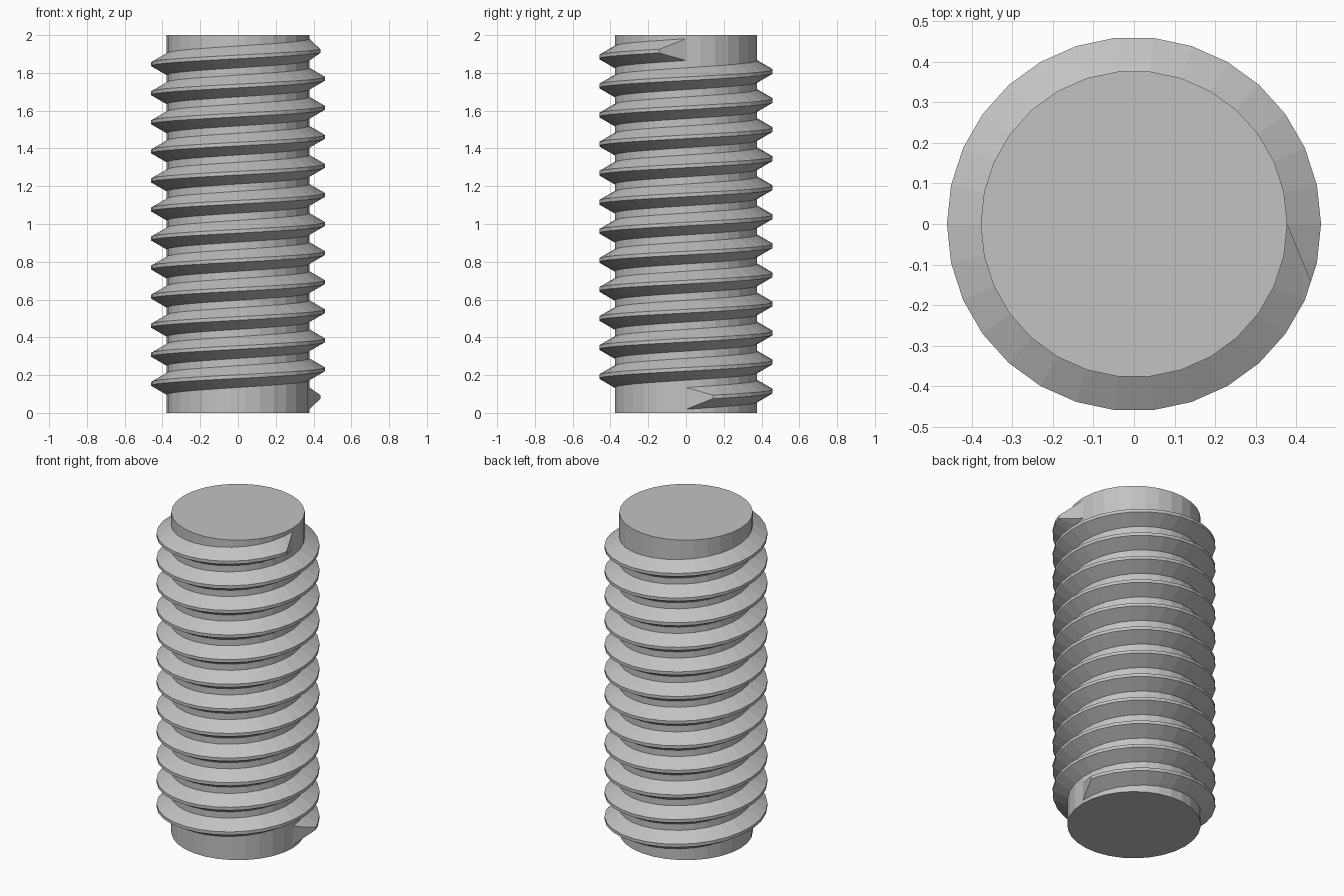
import bpy, bmesh
from math import cos, sin, radians, tau

cube = bpy.data.objects.get("Cube")
if cube:
    bpy.data.objects.remove(cube, do_unlink=True)

# Proportions of the threaded rod
LENGTH = 2.0
PITCH = LENGTH / 13
TURNS = 12
SIDES = 30
MAJOR = PITCH * 3
MINOR = MAJOR - PITCH * 0.5413
TOTAL = TURNS * tau
TAPER = radians(18)          # angle over which the thread runs in and out

steel = bpy.data.materials.new("steel grey")
GREY = (0.54, 0.54, 0.54, 1)
steel.use_nodes = True
steel.diffuse_color = GREY
steel.node_tree.nodes["Principled BSDF"].inputs["Base Color"].default_value = GREY


def add_object(name, bm):
    bmesh.ops.recalc_face_normals(bm, faces=bm.faces)
    mesh = bpy.data.meshes.new(name)
    bm.to_mesh(mesh)
    bm.free()
    mesh.materials.append(steel)
    obj = bpy.data.objects.new(name, mesh)
    bpy.context.collection.objects.link(obj)
    return obj


# Core: a plain cylinder with a corner on the +x axis
bm = bmesh.new()
rim = [bm.verts.new((MINOR * cos(tau * i / SIDES), MINOR * sin(tau * i / SIDES), 0))
       for i in range(SIDES)]
base = bm.faces.new(rim)
top = bmesh.ops.extrude_face_region(bm, geom=[base], use_keep_orig=True)
bmesh.ops.translate(bm, vec=(0, 0, LENGTH),
                    verts=[g for g in top["geom"] if isinstance(g, bmesh.types.BMVert)])
add_object("rod_core", bm)

# Thread: trapezoid section swept along a helix, its inner edge buried in the core
ROOT, CREST = PITCH * 3 / 8, PITCH / 16
section = [(MINOR * 0.8, -ROOT), (MINOR, -ROOT), (MAJOR, -CREST),
           (MAJOR, CREST), (MINOR, ROOT), (MINOR * 0.8, ROOT)]


def thread_point(radius, offset, angle):
    if radius == MAJOR:
        # the crest starts late and stops early, leaving sloped ends
        held = min(max(angle, TAPER), TOTAL - TAPER)
        if held != angle:
            radius *= cos(tau / SIDES / 2)
        angle = held
    z = PITCH / 2 + PITCH * angle / tau + offset
    return radius * cos(angle), radius * sin(angle), z


bm = bmesh.new()
rings = []
for i in range(TURNS * SIDES + 1):
    angle = tau * i / SIDES
    rings.append([bm.verts.new(thread_point(r, dz, angle)) for r, dz in section])
n = len(section)
for a, b in zip(rings, rings[1:]):
    for k in range(n):
        m = (k + 1) % n
        bm.faces.new((a[k], a[m], b[m], b[k]))
# Sloped end faces, plus hidden caps inside the core
for ring in (rings[0], rings[-1]):
    bm.faces.new(ring[1:5])
    bm.faces.new((ring[0], ring[1], ring[4], ring[5]))
bmesh.ops.remove_doubles(bm, verts=bm.verts, dist=0.0001)
add_object("screw_thread", bm)
